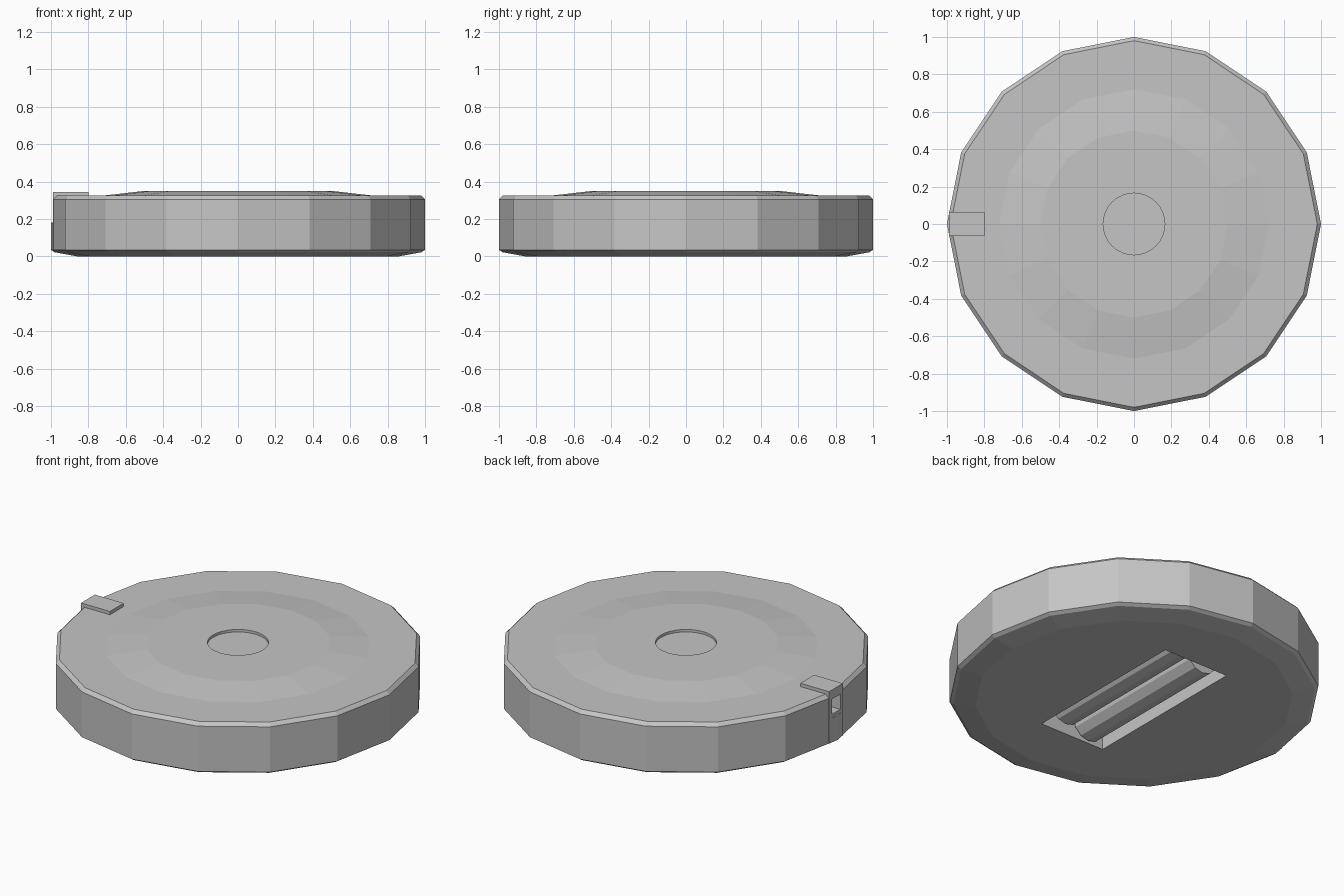
import bpy, bmesh, math
from mathutils import Matrix

cube = bpy.data.objects.get("Cube")
if cube:
    bpy.data.objects.remove(cube, do_unlink=True)

grey = bpy.data.materials.new("light_grey")
grey.use_nodes = True
colour = (0.56, 0.56, 0.56, 1)
grey.diffuse_color = colour
grey.node_tree.nodes["Principled BSDF"].inputs["Base Color"].default_value = colour


def finish(name, bm):
    bmesh.ops.recalc_face_normals(bm, faces=bm.faces[:])
    mesh = bpy.data.meshes.new(name)
    bm.to_mesh(mesh)
    bm.free()
    mesh.materials.append(grey)
    obj = bpy.data.objects.new(name, mesh)
    bpy.context.collection.objects.link(obj)
    return obj


def box(name, low, high):
    bm = bmesh.new()
    bmesh.ops.create_cube(bm, size=1)
    for v in bm.verts:
        v.co = [h if c > 0 else l for c, l, h in zip(v.co, low, high)]
    return finish(name, bm)


def cylinder(name, radius, depth, sides, matrix):
    bm = bmesh.new()
    bmesh.ops.create_cone(bm, cap_ends=True, segments=sides, radius1=radius,
                          radius2=radius, depth=depth, matrix=matrix)
    return finish(name, bm)


def lathe(name, profile, sides):
    bm = bmesh.new()
    rings = [[bm.verts.new((r * math.cos(math.tau * i / sides),
                            r * math.sin(math.tau * i / sides), z))
              for i in range(sides)] for r, z in profile]
    for a, b in zip(rings, rings[1:]):
        for i in range(sides):
            j = (i + 1) % sides
            bm.faces.new((a[i], a[j], b[j], b[i]))
    bm.faces.new(rings[0])
    bm.faces.new(rings[-1])
    return finish(name, bm)


def cut(obj, cutters):
    for c in cutters:
        c.hide_render = True
        mod = obj.modifiers.new("cut", 'BOOLEAN')
        mod.operation = 'DIFFERENCE'
        mod.solver = 'EXACT'
        mod.object = c
    dg = bpy.context.evaluated_depsgraph_get()
    mesh = bpy.data.meshes.new_from_object(obj.evaluated_get(dg))
    obj.modifiers.clear()
    obj.data = mesh
    for c in cutters:
        bpy.data.objects.remove(c, do_unlink=True)


# Disc housing with chamfered rims and a raised centre
housing = lathe("housing", [(0.86, 0), (0.98, 0.022), (1, 0.035), (1, 0.305),
                            (0.98, 0.325), (0.72, 0.325), (0.5, 0.35)], 16)

# Centre dimple, compartment underneath and notch at the edge
cut(housing, [
    cylinder("dimple_cutter", 0.165, 0.03, 32, Matrix.Translation((0, 0, 0.35))),
    box("compartment_cutter", (-0.215, -0.52, -0.1), (0.215, 0.52, 0.22)),
    box("edge_cutter", (-1.1, -0.065, 0.18), (-0.985, 0.065, 0.4)),
    box("notch_cutter", (-1.1, -0.04, 0.2), (-0.93, 0.04, 0.29)),
])

# Two cells lying side by side in the compartment
for name, x, y in (("left_cell", 0.105, 0.03), ("right_cell", -0.105, -0.03)):
    turn = Matrix.Rotation(math.pi / 2, 4, 'X')
    cylinder(name, 0.104, 0.96, 12, Matrix.Translation((x, y, 0.112)) @ turn)

# Clip over the edge: flat tab and a windowed upright
box("clip_tab", (-0.99, -0.065, 0.315), (-0.8, 0.065, 0.345))
upright = box("clip_upright", (-0.99, -0.065, 0.035), (-0.94, 0.065, 0.316))
cut(upright, [box("window_cutter", (-1.1, -0.04, 0.2), (-0.9, 0.04, 0.29))])
